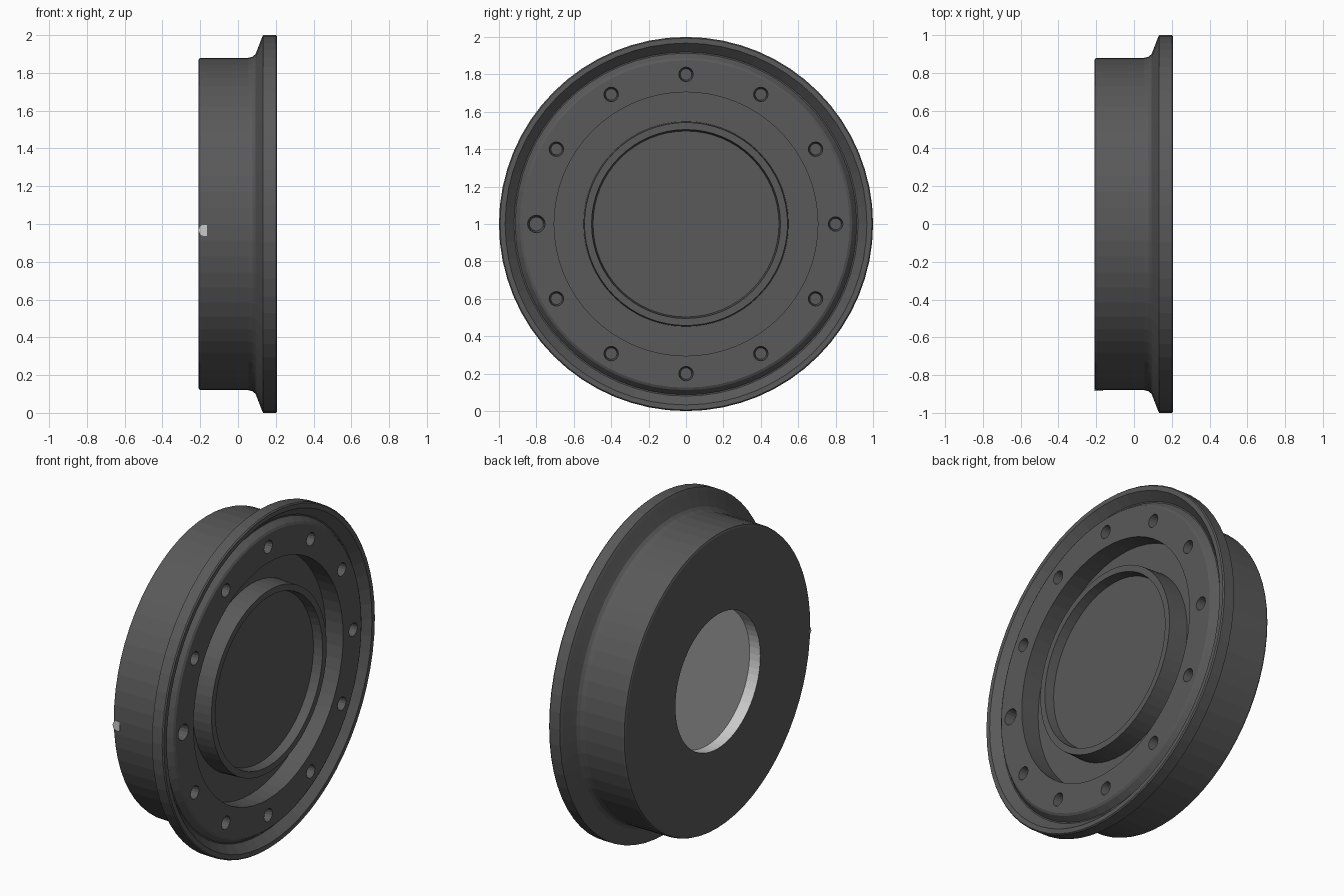
import bpy, bmesh
from math import sin, cos, pi
from mathutils import Matrix, Vector

if "Cube" in bpy.data.objects:
    bpy.data.objects.remove(bpy.data.objects["Cube"])

SEG = 64
AXLE = Vector((0, 0, 1))


def material(name, v):
    m = bpy.data.materials.new(name)
    m.diffuse_color = (v, v, v, 1)
    m.use_nodes = True
    m.node_tree.nodes["Principled BSDF"].inputs["Base Color"].default_value = m.diffuse_color
    return m


dark = material("dark_steel", 0.1)
light = material("light_core", 0.8)


def finish(name, bm, mats):
    bmesh.ops.recalc_face_normals(bm, faces=bm.faces[:])
    me = bpy.data.meshes.new(name)
    bm.to_mesh(me)
    bm.free()
    for m in mats:
        me.materials.append(m)
    ob = bpy.data.objects.new(name, me)
    bpy.context.collection.objects.link(ob)
    return ob


def lathe(name, profile, light_segments):
    """Revolve (radius, x) points about the axle; ends lie on the axis."""
    bm = bmesh.new()
    rings = []
    for r, x in profile:
        n = 1 if r == 0 else SEG
        rings.append([bm.verts.new((x, r * cos(2 * pi * i / SEG), 1 + r * sin(2 * pi * i / SEG)))
                      for i in range(n)])
    last = len(rings) - 2
    for k, (a, b) in enumerate(zip(rings, rings[1:])):
        if len(a) == 1:
            faces = [bm.faces.new(b)]
        elif len(b) == 1:
            faces = [bm.faces.new(a)]
        else:
            faces = [bm.faces.new((a[i], a[(i + 1) % SEG], b[(i + 1) % SEG], b[i]))
                     for i in range(SEG)]
        for f in faces:
            f.material_index = 1 if k > last - light_segments else 0
    bmesh.ops.delete(bm, geom=[v for v in bm.verts if not v.link_faces], context='VERTS')
    return finish(name, bm, [dark, light])


# Flanged wheel: hub, web recess, face ring, V groove, flange, tread, back bore
wheel = lathe("flanged_wheel", [
    (0, .15), (.497, .15), (.505, .205), (.543, .205), (.548, .085),
    (.705, .085), (.705, .2), (.875, .2), (.888, .193),
    (.913, .16), (.92, .16), (.958, .198), (.967, .207), (.994, .207), (1, .2),
    (1, .133), (.985, .126), (.93, .105), (.9, .093), (.886, .078), (.88, .055),
    (.88, -.195), (.876, -.206), (.865, -.21), (.4, -.21), (.4, -.14), (0, -.14)], 2)

# Ring of twelve tapered bolt holes, one slightly larger
bm = bmesh.new()
for i in range(12):
    a = i * pi / 6
    r = .05 if i == 6 else .041
    place = (Matrix.Translation(AXLE + Vector((.19, .8 * cos(a), .8 * sin(a))))
             @ Matrix.Rotation(pi / 2, 4, 'Y'))
    bmesh.ops.create_cone(bm, cap_ends=True, segments=16, radius1=r * .75, radius2=r * 1.08,
                          depth=.1, matrix=place)
cutter = finish("bolt_hole_cutter", bm, [dark])
cutter.hide_render = True

mod = wheel.modifiers.new("bolt_holes", 'BOOLEAN')
mod.operation, mod.solver, mod.object = 'DIFFERENCE', 'EXACT', cutter
bpy.context.view_layer.objects.active = wheel
bpy.ops.object.modifier_apply(modifier=mod.name)
bpy.data.objects.remove(cutter)

# Small light plug set flush in the tread, round towards the back
bm = bmesh.new()
outline = [(-.165, .995), (-.165, .937)]
outline += [(-.182 - .027 * sin(pi * i / 8), .966 - .029 * cos(pi * i / 8)) for i in range(9)]
face = bm.faces.new([bm.verts.new((x, -.883, z)) for x, z in outline])
ext = bmesh.ops.extrude_face_region(bm, geom=[face], use_keep_orig=True)
bmesh.ops.translate(bm, vec=(0, .03, 0),
                    verts=[g for g in ext["geom"] if isinstance(g, bmesh.types.BMVert)])
finish("tread_plug", bm, [light])
